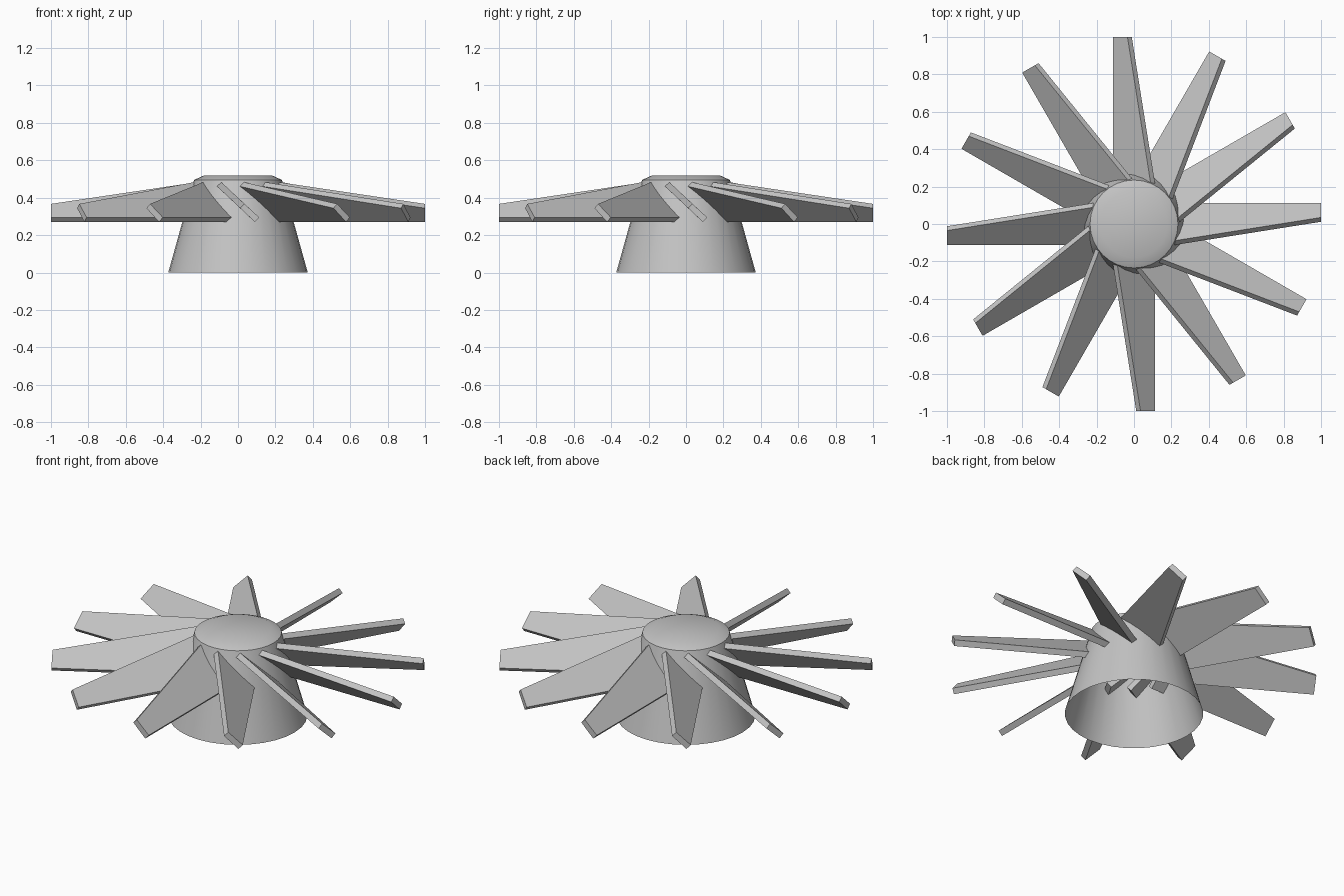
import bpy
import bmesh
from math import cos, sin, pi
from mathutils import Matrix

cube = bpy.data.objects.get("Cube")
if cube:
    bpy.data.objects.remove(cube)

# Single grey metal
grey = bpy.data.materials.new("grey_metal")
grey.use_nodes = True
colour = (0.55, 0.55, 0.55, 1)
grey.diffuse_color = colour
grey.node_tree.nodes["Principled BSDF"].inputs["Base Color"].default_value = colour


def make_object(name, bm):
    bmesh.ops.recalc_face_normals(bm, faces=bm.faces)
    mesh = bpy.data.meshes.new(name)
    bm.to_mesh(mesh)
    bm.free()
    mesh.materials.append(grey)
    obj = bpy.data.objects.new(name, mesh)
    bpy.context.collection.objects.link(obj)
    return obj


# Hub: hollow tapered shell, open below, with a chamfered cap
SIDES = 32
bm = bmesh.new()
rings = []
for radius, z in [(0.373, 0), (0.235, 0.495), (0.18, 0.52)]:
    rings.append([bm.verts.new((radius * cos(2 * pi * i / SIDES),
                                radius * sin(2 * pi * i / SIDES), z))
                  for i in range(SIDES)])
for low, high in zip(rings, rings[1:]):
    for i in range(SIDES):
        j = (i + 1) % SIDES
        bm.faces.new((low[i], low[j], high[j], high[i]))
bm.faces.new(rings[-1])
hub = make_object("hub", bm)
# An open shell needs its outside direction checked
if hub.data.polygons[-1].normal.z < 0:
    hub.data.flip_normals()
bpy.context.view_layer.objects.active = hub
hub.select_set(True)
bpy.ops.object.shade_smooth_by_angle(angle=0.5)
hub.select_set(False)

# Blades: pitched tapered slabs, sections listed as (sideways, height)
BLADES = 12
root = [(0.09, 0.27), (0.113, 0.295), (-0.092, 0.486), (-0.115, 0.463)]
tip = [(0.09, 0.27), (0.113, 0.295), (0.035, 0.367), (0.012, 0.344)]
for n in range(BLADES):
    bm = bmesh.new()
    inner = [bm.verts.new((x, -0.2, z)) for x, z in root]
    outer = [bm.verts.new((x, -1, z)) for x, z in tip]
    bm.faces.new(inner)
    bm.faces.new(outer)
    for i in range(4):
        j = (i + 1) % 4
        bm.faces.new((inner[i], inner[j], outer[j], outer[i]))
    bm.transform(Matrix.Rotation(2 * pi * n / BLADES, 4, 'Z'))
    make_object(f"blade_{n + 1}", bm)
